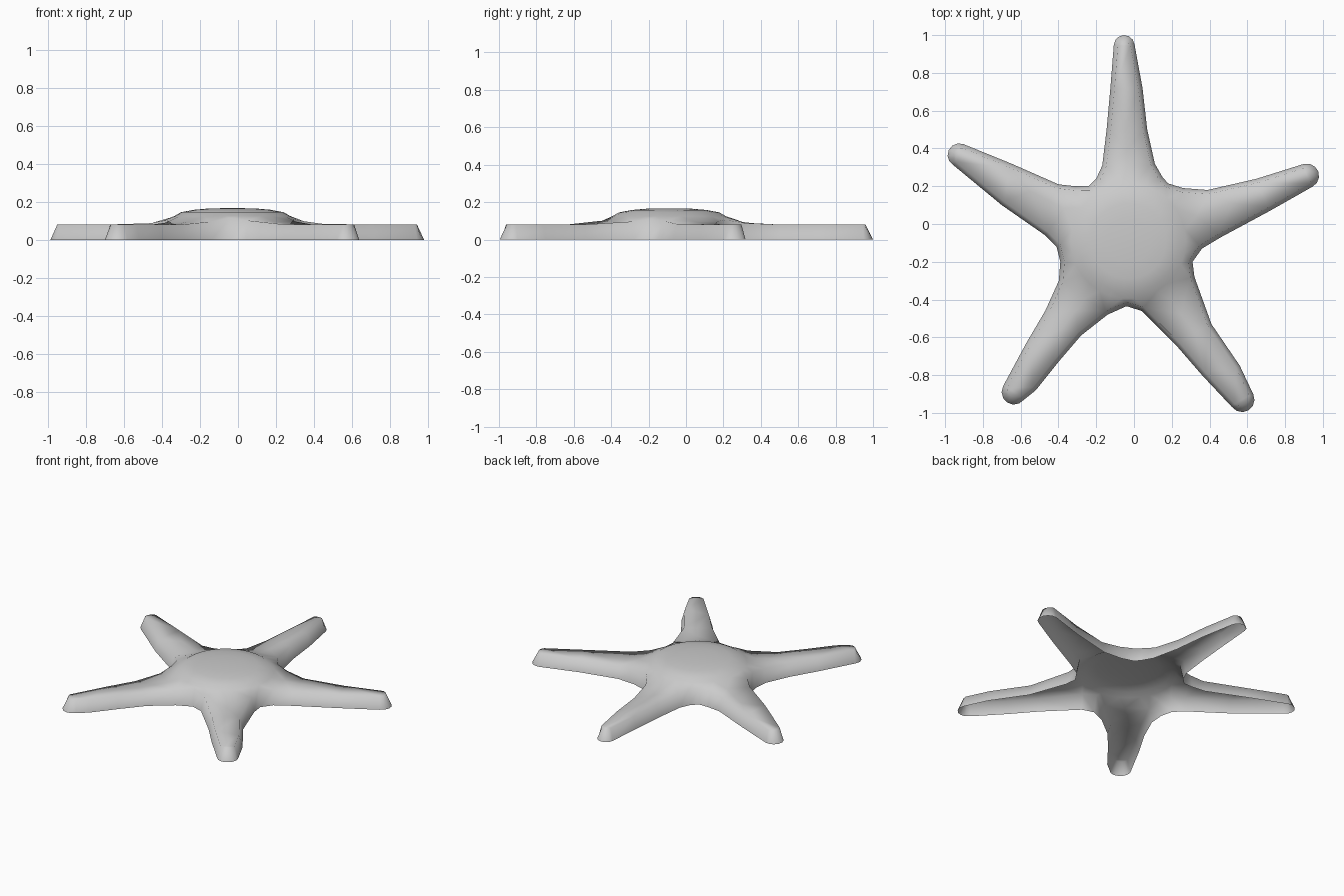
import bpy, bmesh
from math import cos, sin, radians, tau
from mathutils import Vector
from mathutils.geometry import delaunay_2d_cdt

if "Cube" in bpy.data.objects:
    bpy.data.objects.remove(bpy.data.objects["Cube"])

CENTRE = Vector((-0.03, -0.09))

# Each arm: rounded tip (x, y, radius, heading), then the web to the next arm
ARMS = [
    ((-0.052, 0.945, 0.055, 91),
     [(-0.125, 0.72), (-0.145, 0.50), (-0.168, 0.31), (-0.20, 0.24), (-0.24, 0.20),
      (-0.31, 0.20), (-0.40, 0.21), (-0.65, 0.32)]),
    ((-0.925, 0.365, 0.062, 155),
     [(-0.70, 0.10), (-0.47, -0.06), (-0.41, -0.12), (-0.39, -0.20), (-0.398, -0.30),
      (-0.47, -0.46), (-0.57, -0.63)]),
    ((-0.635, -0.89, 0.066, 237),
     [(-0.52, -0.88), (-0.40, -0.73), (-0.28, -0.59), (-0.14, -0.48), (-0.04, -0.435),
      (0.04, -0.46), (0.23, -0.65), (0.36, -0.80)]),
    ((0.572, -0.93, 0.066, -59),
     [(0.56, -0.75), (0.41, -0.53), (0.32, -0.28), (0.31, -0.20), (0.36, -0.13),
      (0.46, -0.07), (0.72, 0.07)]),
    ((0.915, 0.255, 0.065, 20),
     [(0.65, 0.24), (0.39, 0.18), (0.26, 0.19), (0.18, 0.215), (0.15, 0.25),
      (0.11, 0.32), (0.07, 0.50), (0.045, 0.72)]),
]

# Body height against distance from the centre
PROFILE = [(0, 0.167), (0.12, 0.165), (0.20, 0.158), (0.27, 0.145), (0.31, 0.122),
           (0.34, 0.106), (0.42, 0.088), (0.52, 0.08), (9, 0.08)]


def height(p):
    r = (p - CENTRE).length
    for (r0, z0), (r1, z1) in zip(PROFILE, PROFILE[1:]):
        if r <= r1:
            return z0 + (z1 - z0) * (r - r0) / (r1 - r0)


# Ground outline, with how far the wall leans inward at each point
outline, lean = [], []
for (x, y, rad, head), web in ARMS:
    for k in range(7):
        off = -85 + 170 * k / 6
        a = radians(head + off)
        outline.append(Vector((x + rad * cos(a), y + rad * sin(a))))
        lean.append(0.02 + 0.02 * cos(radians(off)))
    outline += [Vector(p) for p in web]
    lean += [0.022] * len(web)
n = len(outline)

# Upper rim, offset inward from the outline
rim = []
for i, p in enumerate(outline):
    t = (outline[(i + 1) % n] - p).normalized() + (p - outline[i - 1]).normalized()
    t.normalize()
    rim.append(p + Vector((-t.y, t.x)) * lean[i])

# Dome rings and arm spines inside the rim
inner = [CENTRE.copy()]
for r in (0.12, 0.20, 0.27, 0.305):
    inner += [CENTRE + Vector((cos(tau * k / 30), sin(tau * k / 30))) * r for k in range(30)]
for (x, y, rad, head), web in ARMS:
    inner += [CENTRE.lerp(Vector((x, y)), f) for f in (0.38, 0.46, 0.58)]

verts, _, faces, orig, _, _ = delaunay_2d_cdt(rim + inner, [], [list(range(n))], 1, 1e-5)

# Top skin
bm = bmesh.new()
top = [bm.verts.new((v.x, v.y, height(v))) for v in verts]
for f in faces:
    bm.faces.new([top[i] for i in f])

# Sloping side wall, open underneath
rim_vert = {i: top[v] for v, src in enumerate(orig) for i in src if i < n}
base = [bm.verts.new((p.x, p.y, 0)) for p in outline]
for i in range(n):
    j = (i + 1) % n
    bm.faces.new((base[i], base[j], rim_vert[j], rim_vert[i]))

bmesh.ops.delete(bm, geom=[v for v in bm.verts if not v.link_faces], context='VERTS')
bmesh.ops.recalc_face_normals(bm, faces=bm.faces[:])
bm.faces.ensure_lookup_table()
if sum(f.normal.z * f.calc_area() for f in bm.faces) < 0:
    bmesh.ops.reverse_faces(bm, faces=bm.faces[:])
for f in bm.faces:
    f.smooth = True

mesh = bpy.data.meshes.new("starfish_shell")
bm.to_mesh(mesh)
bm.free()
bpy.context.collection.objects.link(bpy.data.objects.new("starfish_shell", mesh))
